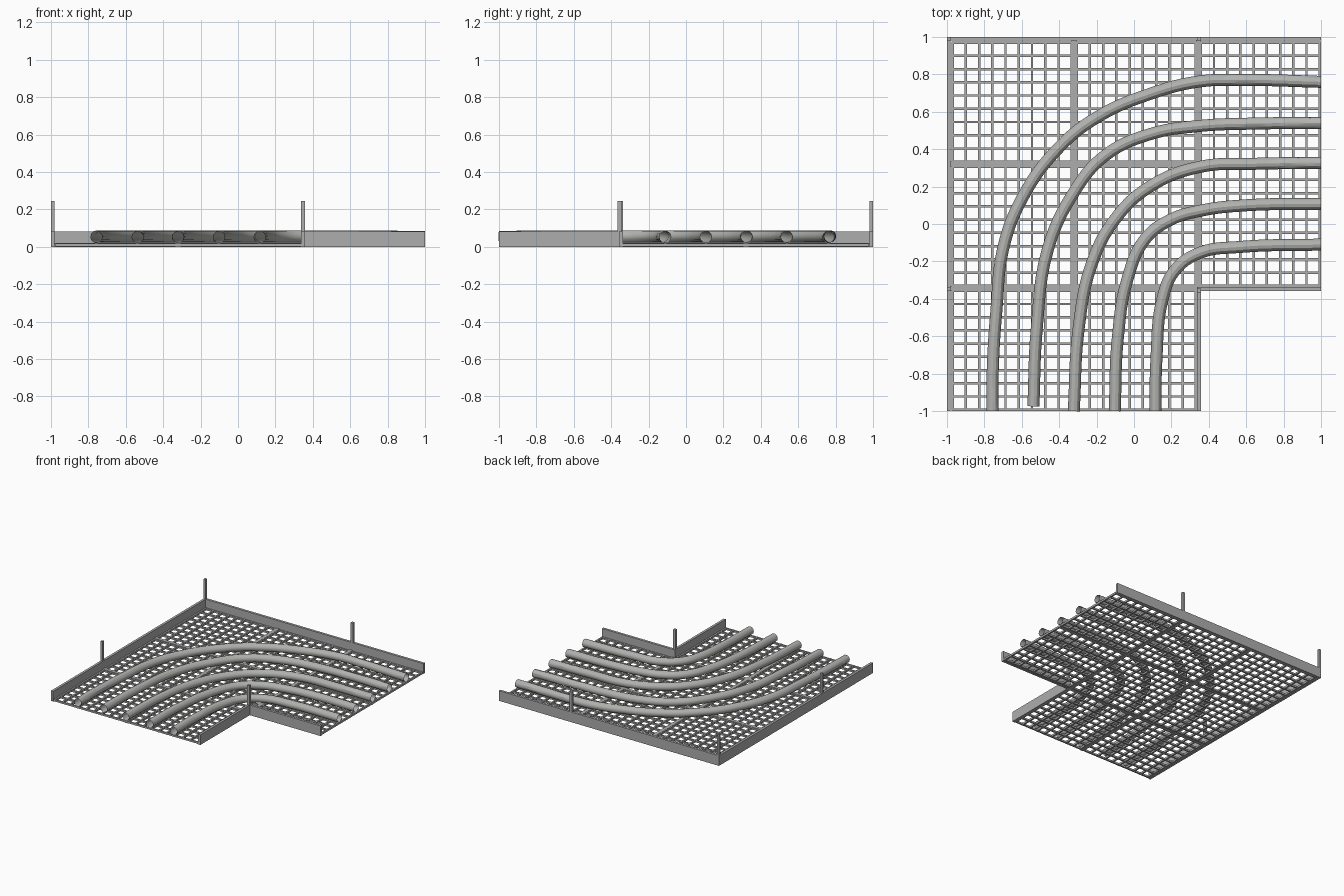
import bpy, bmesh
from mathutils import Vector

if "Cube" in bpy.data.objects:
    bpy.data.objects.remove(bpy.data.objects["Cube"])


def material(name, c):
    m = bpy.data.materials.new(name)
    m.diffuse_color = (*c, 1)
    m.use_nodes = True
    m.node_tree.nodes["Principled BSDF"].inputs["Base Color"].default_value = m.diffuse_color
    return m


STEEL = material("steel grey", (0.42, 0.42, 0.42))
PIPE = material("pipe grey", (0.45, 0.46, 0.44))


def boxes(name, spans, mat):
    """One object made of boxes given as (x0, x1, y0, y1, z0, z1)."""
    bm = bmesh.new()
    for x0, x1, y0, y1, z0, z1 in spans:
        r = bmesh.ops.create_cube(bm, size=1)
        for v in r["verts"]:
            v.co = Vector((x0 + (v.co.x + .5) * (x1 - x0),
                           y0 + (v.co.y + .5) * (y1 - y0),
                           z0 + (v.co.z + .5) * (z1 - z0)))
    me = bpy.data.meshes.new(name)
    bm.to_mesh(me)
    bm.free()
    me.materials.append(mat)
    ob = bpy.data.objects.new(name, me)
    bpy.context.collection.objects.link(ob)
    return ob


# side walls of the L-shaped tray
H = 0.083
boxes("outer_left_wall", [(-1, -.98, -1, 1, 0, H)], STEEL)
boxes("outer_back_wall", [(-.98, 1, .98, 1, 0, H)], STEEL)
boxes("inner_front_wall", [(.338, .358, -1, -.338, 0, H)], STEEL)
boxes("inner_right_wall", [(.358, 1, -.358, -.338, 0, H)], STEEL)

# hanger posts
for i, (x, y) in enumerate([(-.99, -.348), (-.99, .99), (.348, .99), (.348, -.355)]):
    boxes(f"hanger_post_{i + 1}", [(x - .01, x + .01, y - .01, y + .01, 0, .245)], STEEL)

# floor frame: wide bars between the panels
T = 0.02
boxes("floor_frame", [
    (-.333, -.307, -1, .98, 0, T),
    (.331, .357, -.338, .98, 0, T),
    (-.98, 1, .307, .333, 0, T),
    (-.98, .338, -.357, -.331, 0, T),
], STEEL)

# floor grating: eight panels of ten by ten bars
cols = [(-.97, -.333), (-.307, .331), (.357, .993)]
rows = [(-b, -a) for a, b in cols]
W = 0.0065
bars = []
for i, (xa, xb) in enumerate(cols):
    for j, (ya, yb) in enumerate(rows):
        if i == 2 and j == 2:
            continue
        for k in range(10):
            x = xa + (xb - xa) * k / 9
            y = ya + (yb - ya) * k / 9
            bars.append((x - W, x + W, ya - W, yb + W, .002, .018))
            bars.append((xa - W, xb + W, y - W, y + W, .003, .017))
boxes("floor_grating", bars, STEEL)

# bent pipes: centre lines as seen from above
paths = [
    [(-.757, -1), (-.755, -.775), (-.735, -.455), (-.70, -.134), (-.60, .134), (-.40, .41),
     (-.185, .578), (.085, .695), (.35, .762), (.6, .77), (1, .76)],
    [(-.538, -.975), (-.52, -.56), (-.46, -.134), (-.33, .155), (-.157, .364),
     (.085, .48), (.35, .524), (.65, .537), (1, .54)],
    [(-.322, -1), (-.296, -.56), (-.226, -.214), (-.10, .027), (.085, .2),
     (.35, .305), (.65, .322), (1, .326)],
    [(-.103, -1), (-.087, -.615), (-.035, -.295), (.06, -.08), (.19, .02),
     (.35, .07), (.6, .1), (1, .107)],
    [(.115, -1), (.12, -.72), (.153, -.4), (.217, -.25), (.35, -.155),
     (.565, -.123), (1, -.11)],
]
for n, pts in enumerate(paths):
    cu = bpy.data.curves.new("pipe_path", "CURVE")
    cu.dimensions = "3D"
    cu.bevel_depth = 0.032
    cu.bevel_resolution = 4
    cu.resolution_u = 6
    sp = cu.splines.new("BEZIER")
    sp.bezier_points.add(len(pts) - 1)
    for k, (p, (x, y)) in enumerate(zip(sp.bezier_points, pts)):
        p.co = (x, y, .052 if k in (0, len(pts) - 1) else .056)
        p.handle_left_type = p.handle_right_type = "AUTO"
    ob = bpy.data.objects.new(f"pipe_{n + 1}", cu)
    bpy.context.collection.objects.link(ob)
    cu.materials.append(PIPE)
    bpy.ops.object.select_all(action="DESELECT")
    ob.select_set(True)
    bpy.context.view_layer.objects.active = ob
    bpy.ops.object.convert(target="MESH")
    bpy.ops.object.shade_smooth_by_angle()
